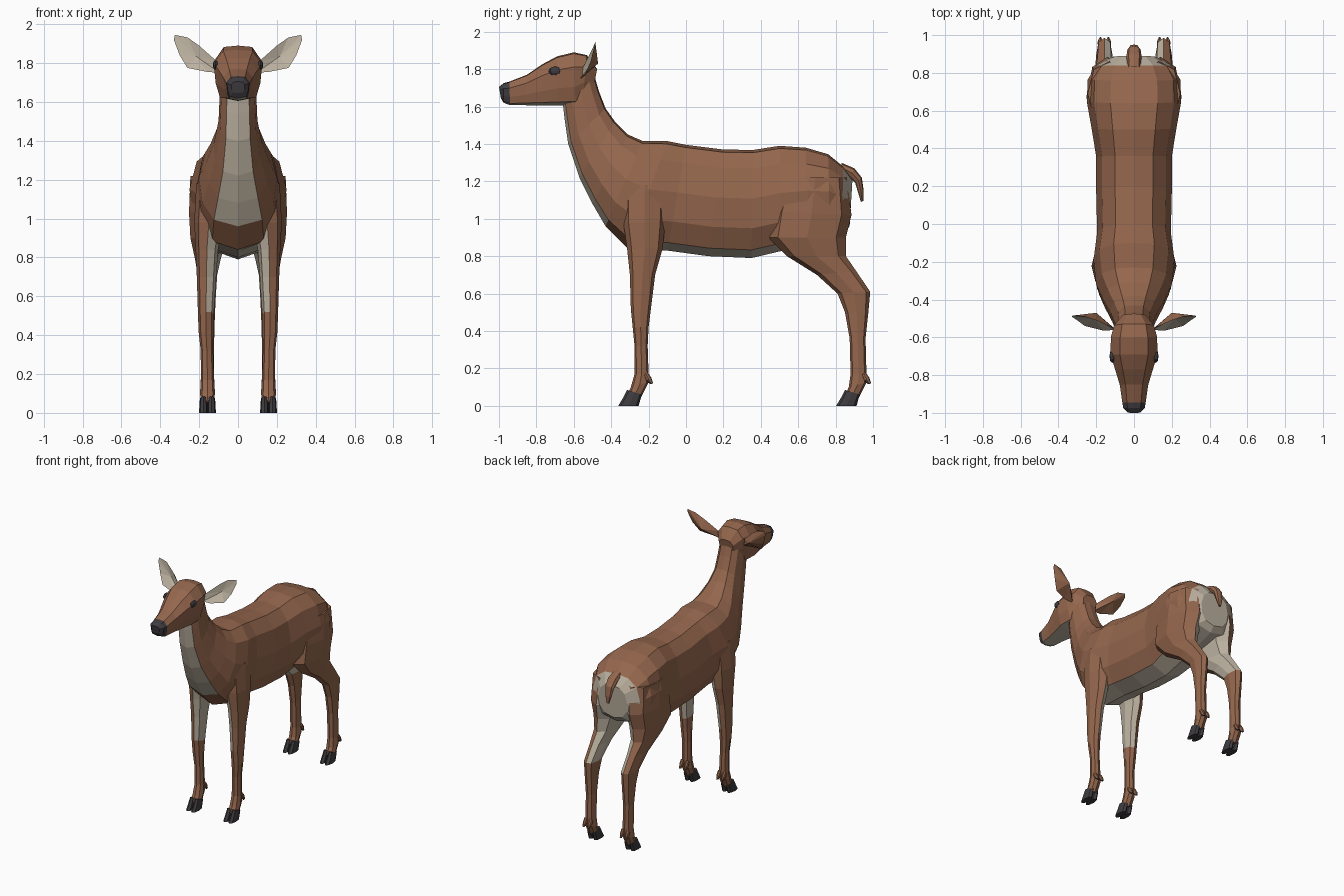
import bpy, bmesh
from mathutils import Vector

def material(name, rgb):
    m = bpy.data.materials.new(name)
    m.diffuse_color = (*rgb, 1)
    return m

MATS = [material("brown_fur", (0.30, 0.135, 0.075)),
        material("cream_fur", (0.50, 0.44, 0.35)),
        material("dark_horn", (0.05, 0.045, 0.05))]
BROWN, CREAM, DARK = 0, 1, 2

# half cross-sections, (side, along) from first edge to second edge
TORSO = [(0, 1), (.5, .95), (.85, .66), (1, .1), (.92, -.45), (.62, -.85), (0, -1)]
HEAD = [(0, 1), (.6, .95), (1, .45), (.92, -.3), (.75, -.85), (0, -1)]
LIMB = [(0, 1), (.72, .75), (1, 0), (.72, -.75), (0, -1)]

def finish(name, bm, pick, mirror):
    bmesh.ops.recalc_face_normals(bm, faces=bm.faces)
    bm.normal_update()
    for f in bm.faces:
        f.material_index = pick(f.calc_center_median(), f.normal)
    me = bpy.data.meshes.new(name)
    bm.to_mesh(me)
    bm.free()
    for m in MATS:
        me.materials.append(m)
    ob = bpy.data.objects.new(name, me)
    bpy.context.collection.objects.link(ob)
    if mirror:
        ob.modifiers.new("Mirror", 'MIRROR').use_mirror_merge = False
    return ob

def loft(name, rows, half, pick, mirror=False):
    """Skin rings; each row is y1, z1, y2, z2, x centre, half width."""
    bm = bmesh.new()
    outline = half + [(-s, a) for s, a in half[-2:0:-1]]
    rings = []
    for y1, z1, y2, z2, xc, w in rows:
        p, q = Vector((xc, y1, z1)), Vector((xc, y2, z2))
        rings.append([bm.verts.new((p + q) / 2 + (p - q) / 2 * a + Vector((w * s, 0, 0)))
                      for s, a in outline])
    n = len(outline)
    for r0, r1 in zip(rings, rings[1:]):
        for i in range(n):
            bm.faces.new((r0[i], r0[(i + 1) % n], r1[(i + 1) % n], r1[i]))
    bm.faces.new(rings[0])
    bm.faces.new(rings[-1])
    return finish(name, bm, pick, mirror)

def centred(rows):
    return [(*r[:4], 0, r[4]) for r in rows]

# body and neck
def body_color(c, n):
    if c.y > .82 and c.z < 1.27:
        return CREAM
    under = n.z < -.75 or (c.y < -.25 and n.y < -.72 and abs(c.x) < .08)
    return CREAM if under and abs(c.x) < .09 else BROWN

loft("body_and_neck", centred([
    (-.50, 1.80, -.66, 1.63, .09), (-.465, 1.68, -.65, 1.54, .095),
    (-.43, 1.59, -.63, 1.40, .10), (-.38, 1.52, -.57, 1.22, .125),
    (-.31, 1.45, -.50, 1.08, .165), (-.23, 1.415, -.43, .96, .20),
    (-.10, 1.415, -.31, .84, .215), (0, 1.395, -.10, .83, .195),
    (.20, 1.37, .12, .80, .20), (.36, 1.368, .35, .79, .20),
    (.50, 1.39, .52, .83, .225), (.64, 1.38, .66, .87, .25),
    (.76, 1.345, .77, .90, .245), (.84, 1.28, .84, .92, .20),
    (.89, 1.21, .875, .96, .12)]), TORSO, body_color)

# head with dark nose and pale jaw
def head_color(c, n):
    if c.y < -.955 and c.z > 1.63:
        return DARK
    return CREAM if n.z < -.7 else BROWN

loft("head", centred([
    (-1.0, 1.705, -.99, 1.645, .035), (-.975, 1.725, -.975, 1.62, .057),
    (-.945, 1.733, -.94, 1.607, .062), (-.85, 1.77, -.86, 1.607, .075),
    (-.77, 1.825, -.77, 1.605, .10), (-.69, 1.868, -.69, 1.605, .125),
    (-.60, 1.89, -.59, 1.605, .122), (-.53, 1.875, -.55, 1.65, .105),
    (-.475, 1.80, -.50, 1.68, .06)]), HEAD, head_color)

# eyes
bm = bmesh.new()
bmesh.ops.create_uvsphere(bm, u_segments=8, v_segments=6, radius=1)
for v in bm.verts:
    v.co = Vector((.115 + .015 * v.co.x, -.70 + .035 * v.co.y, 1.79 + .024 * v.co.z))
finish("eyes", bm, lambda c, n: DARK, True)

# ears: leaf outline with a hollow pale front and a ridged back
bm = bmesh.new()
rim = [bm.verts.new(p) for p in [
    (.095, -.56, 1.75), (.11, -.55, 1.81), (.20, -.51, 1.89), (.26, -.49, 1.932),
    (.325, -.485, 1.945), (.33, -.49, 1.92), (.30, -.51, 1.84), (.26, -.54, 1.775),
    (.16, -.565, 1.755)]]
for hub in ((.215, -.50, 1.835), (.20, -.47, 1.83)):
    h = bm.verts.new(hub)
    for i, v in enumerate(rim):
        bm.faces.new((v, rim[(i + 1) % len(rim)], h))
finish("ears", bm, lambda c, n: CREAM if n.y < -.1 else BROWN, True)

# tail
loft("tail", centred([
    (.83, 1.30, .84, 1.24, .035), (.90, 1.27, .875, 1.22, .04),
    (.94, 1.22, .905, 1.19, .035), (.95, 1.15, .92, 1.14, .026),
    (.948, 1.095, .935, 1.09, .01)]), LIMB,
    lambda c, n: CREAM if n.y < -.6 else BROWN)

# legs
def inner_pale(limit):
    return lambda c, n: CREAM if n.x < -.4 and c.z > limit else BROWN

loft("front_legs", [
    (-.34, 1.18, -.10, 1.18, .13, .085), (-.335, .98, -.11, .98, .15, .075),
    (-.315, .84, -.125, .84, .16, .058), (-.30, .70, -.165, .70, .162, .05),
    (-.295, .52, -.19, .50, .165, .041), (-.285, .42, -.20, .42, .165, .038),
    (-.275, .32, -.205, .32, .16, .032), (-.275, .17, -.20, .17, .157, .034),
    (-.295, .10, -.20, .125, .157, .038), (-.315, .055, -.24, .045, .157, .036)],
    LIMB, inner_pale(.58), True)

loft("hind_legs", [
    (.52, 1.22, .86, 1.22, .13, .115), (.46, 1.04, .885, 1.02, .14, .112),
    (.44, .90, .855, .90, .15, .095), (.54, .80, .855, .80, .155, .068),
    (.70, .70, .91, .72, .157, .05), (.81, .60, .985, .61, .157, .043),
    (.85, .50, .975, .50, .157, .038), (.875, .36, .96, .36, .157, .034),
    (.88, .17, .965, .17, .157, .034), (.87, .10, .965, .125, .157, .038),
    (.85, .055, .925, .045, .157, .036)],
    LIMB, inner_pale(.63), True)

# cloven hooves and dewclaws
for leg, dy in (("front", 0), ("hind", 1.165)):
    for side, x in (("inner", .136), ("outer", .178)):
        loft(f"{leg}_{side}_hooves", [
            (-.315 + dy, .085, -.235 + dy, .06, x, .018),
            (-.335 + dy, .045, -.245 + dy, .03, x, .021),
            (-.362 + dy, 0, -.253 + dy, 0, x, .022)],
            LIMB, lambda c, n: DARK, True)
        loft(f"{leg}_{side}_dewclaws", [
            (-.225 + dy, .165, -.205 + dy, .18, x, .014),
            (-.215 + dy, .135, -.185 + dy, .15, x, .014),
            (-.19 + dy, .115, -.175 + dy, .12, x, .006)],
            LIMB, lambda c, n: DARK if c.z < .13 else BROWN, True)
